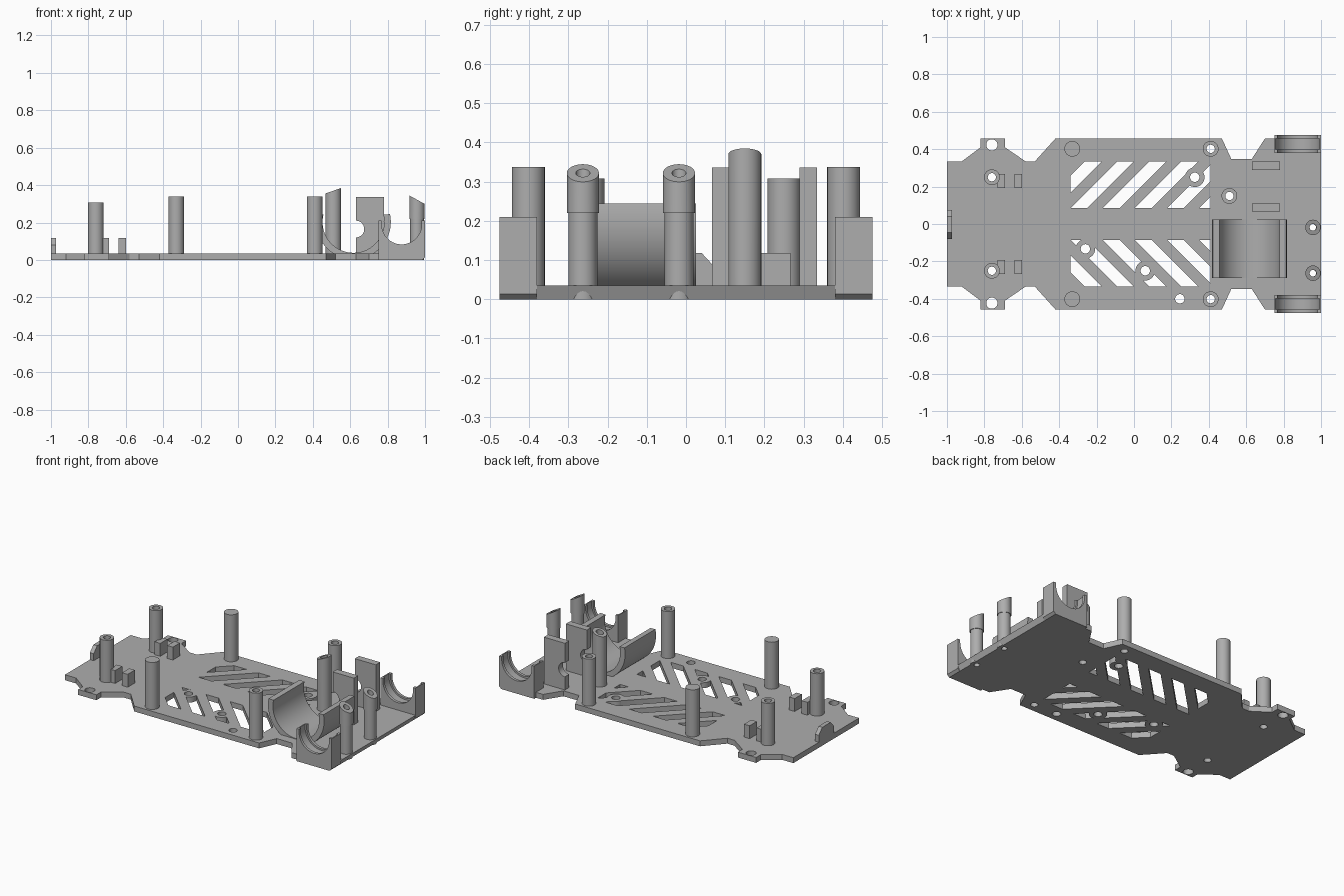
import bpy, bmesh
from math import cos, sin, pi, radians

if "Cube" in bpy.data.objects:
    bpy.data.objects.remove(bpy.data.objects["Cube"], do_unlink=True)

grey = bpy.data.materials.new("plain grey")
grey.use_nodes = True
grey.diffuse_color = (0.42, 0.42, 0.42, 1)
grey.node_tree.nodes["Principled BSDF"].inputs["Base Color"].default_value = (0.42, 0.42, 0.42, 1)

T = 0.035  # deck thickness


def arc(cx, cy, r, a0=0, a1=360, n=32):
    return [(cx + r * cos(radians(a0 + (a1 - a0) * i / n)),
             cy + r * sin(radians(a0 + (a1 - a0) * i / n))) for i in range(n + 1)]


def circle(cx, cy, r):
    return arc(cx, cy, r)[:-1]


def prism(name, pts, lo, hi, axis="z"):
    """Extrude a 2D outline along the named axis."""
    place = {"z": lambda a, b, c: (a, b, c),
             "y": lambda a, b, c: (a, c, b),
             "x": lambda a, b, c: (c, a, b)}[axis]
    bm = bmesh.new()
    low = [bm.verts.new(place(a, b, lo)) for a, b in pts]
    top = [bm.verts.new(place(a, b, hi)) for a, b in pts]
    bm.faces.new(low)
    bm.faces.new(top)
    for i in range(len(pts)):
        j = (i + 1) % len(pts)
        bm.faces.new((low[i], low[j], top[j], top[i]))
    bmesh.ops.recalc_face_normals(bm, faces=bm.faces)
    mesh = bpy.data.meshes.new(name)
    bm.to_mesh(mesh)
    bm.free()
    mesh.materials.append(grey)
    obj = bpy.data.objects.new(name, mesh)
    bpy.context.collection.objects.link(obj)
    return obj


def box(name, x0, x1, y0, y1, z1):
    return prism(name, [(x0, y0), (x1, y0), (x1, y1), (x0, y1)], 0, z1)


def combine(obj, tool, operation="DIFFERENCE"):
    """Apply a boolean and discard the tool."""
    mod = obj.modifiers.new("cut", "BOOLEAN")
    mod.operation, mod.solver, mod.object = operation, "EXACT", tool
    bpy.context.view_layer.objects.active = obj
    bpy.ops.object.modifier_apply(modifier=mod.name)
    bpy.data.objects.remove(tool, do_unlink=True)


def clip(pts, limit, sign):
    """Keep the part of an outline where sign * x <= sign * limit."""
    out = []
    for (ax, ay), (bx, by) in zip(pts, pts[1:] + pts[:1]):
        a_in, b_in = sign * ax <= sign * limit, sign * bx <= sign * limit
        if a_in:
            out.append((ax, ay))
        if a_in != b_in:
            t = (limit - ax) / (bx - ax)
            out.append((limit, ay + t * (by - ay)))
    return out


def post(name, x, y, r, height, slope=0.0, hole=0.0):
    obj = prism(name, circle(x, y, r), 0, height)
    for v in obj.data.vertices:
        if v.co.z > T:
            v.co.z += slope * (v.co.x - x)
    if hole:
        combine(obj, prism("bore", circle(x, y, hole), -0.1, 0.6))
    return obj


# Deck outline, mirrored front to back
half = [(-1, .335), (-.92, .335), (-.82, .41), (-.82, .457), (-.69, .457), (-.69, .41),
        (-.58, .335), (-.53, .335), (-.42, .457), (.47, .457), (.52, .348),
        (.63, .348), (.70, .457), (1, .457)]
deck = prism("deck", half + [(x, -y) for x, y in reversed(half)], 0, T)

# Slanted vent slots
for side in (1, -1):
    for k in range(6):
        x = -.262 + .172 * k
        slot = [(x, .335), (x + .09, .335), (x - .16, .085), (x - .25, .085)]
        slot = clip(clip(slot, .41, 1), -.34, -1)
        combine(deck, prism("slot", [(a, side * b) for a, b in slot], -.1, .1))

# Screw bosses inside the slots, then every hole through the deck
bosses = [(.325, .25), (-.26, -.133), (.06, -.25)]
for x, y in bosses:
    combine(deck, prism("boss", circle(x, y, .052), 0, T), "UNION")
holes = [(x, y, .025) for x, y in bosses + [(.245, -.4)]]
for side in (1, -1):
    holes += [(-.76, side * .423, .03), (-.76, side * .25, .022), (.41, side * .402, .022)]
holes += [(.51, .15, .022), (.955, -.018, .018), (.955, -.263, .018)]
for x, y, r in holes:
    combine(deck, prism("hole", circle(x, y, r), -.1, .1))

# Chamfer under the end edge
for v in deck.data.vertices:
    if v.co.z < .001 and v.co.x > .99:
        v.co.x = .985

# Mounting posts and small clips on both sides
for side, word in ((1, "left"), (-1, "right")):
    post(word + "_end_post", -.76, side * .25, .042, .308, hole=.022)
    post(word + "_solid_post", -.33, side * .402, .042, .338)
    post(word + "_middle_post", .41, side * .402, .042, .338, hole=.022)
    for x in (-.73, -.64):
        y = sorted((side * .193, side * .266))
        box(word + "_clip", x, x + .04, y[0], y[1], .118)

# Slant-topped posts
post("tall_slanted_post", .51, .15, .042, .37, .35, .022)
for y in (-.018, -.263):
    post("slanted_post_base", .957, y, .037, .22, hole=.018)
    upper = post("slanted_post_top", .957, y, .041, .322, -.55, .018)
    for v in upper.data.vertices:
        if v.co.z < .1:
            v.co.z = .22

# Chamfered end stop
prism("end_stop", [(-.08, 0), (-.08, .08), (-.045, .118), (.04, .118), (.075, .08), (.075, 0)],
      -1, -.973, "x")

# Upright brackets with a round notch
notch = arc(.63, .165, .045, -90, 90, 16)
for y in (.066, .29):
    prism("bracket", [(.63, 0)] + notch + [(.63, .336), (.78, .336), (.78, 0)], y, y + .044, "y")

# Open cylindrical cradle
prism("cradle", arc(.617, .203, .2, 168, 372, 48) + arc(.617, .203, .165, 374, 166, 48),
      -.29, .025, "y")

# Bearing holders: two lips with a wider groove between them
for side, word in ((1, "left"), (-1, "right")):
    for a, b, r in ((.38, .398, .107), (.398, .457, .118), (.457, .475, .107)):
        lo, hi = sorted((side * a, side * b))
        cup = arc(.875, .19, r, 360, 180)
        outline = [(.75, 0), (.985, 0), (1, .014), (1, .21), (.875 + r, .21)]
        prism(word + "_holder", outline + cup + [(.875 - r, .21), (.75, .21)], lo, hi, "y")

# Smooth round walls, sharp edges
bpy.ops.object.select_all(action="DESELECT")
for obj in bpy.context.scene.objects:
    if obj.type == "MESH" and grey.name in obj.data.materials:
        obj.select_set(True)
        bpy.context.view_layer.objects.active = obj
bpy.ops.object.shade_smooth_by_angle(angle=radians(30))
